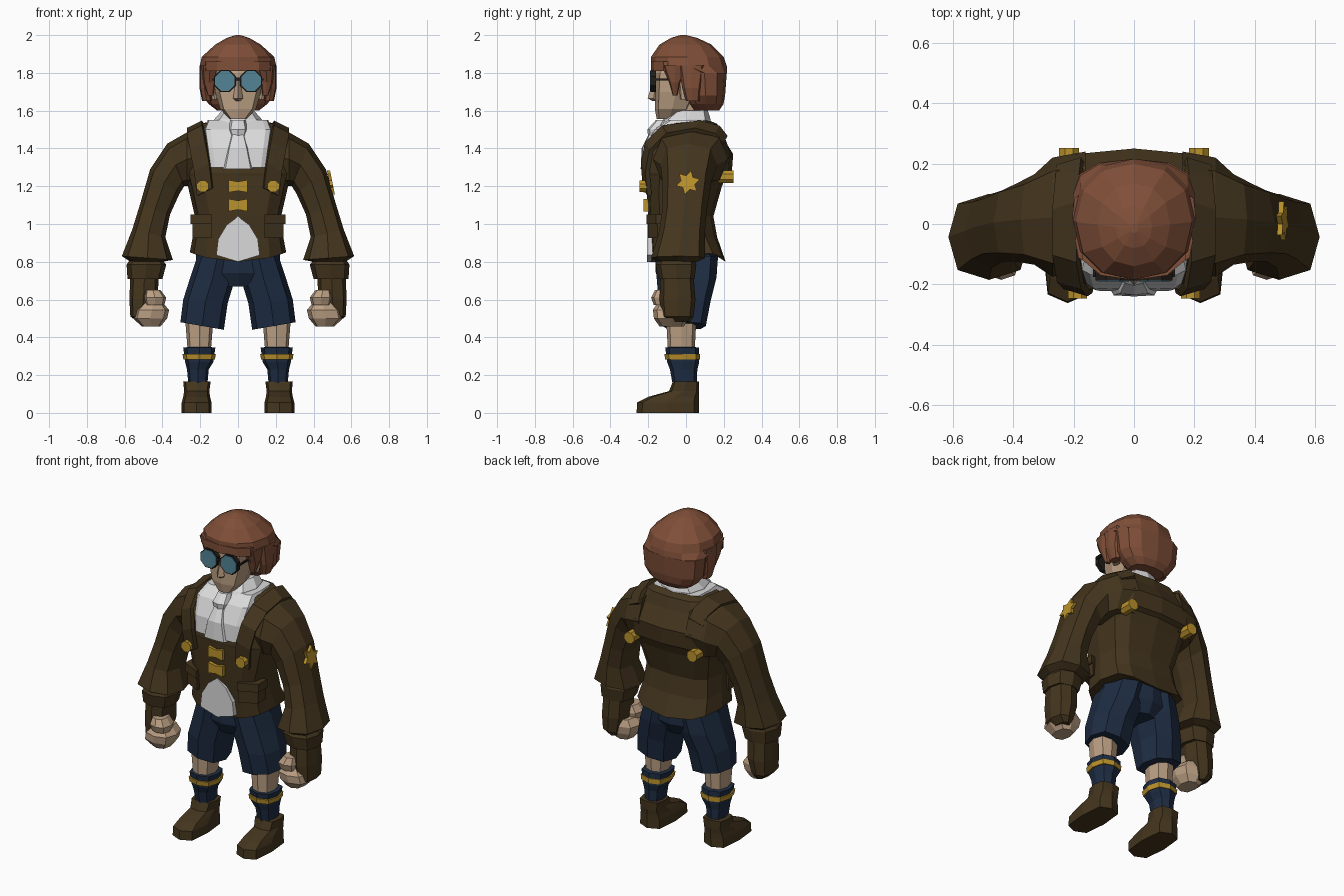
import bpy, bmesh, math


def material(name, rgb):
    m = bpy.data.materials.new(name)
    m.diffuse_color = (*rgb, 1)
    return m


BROWN = material("brown_cloth", (0.058, 0.036, 0.013))
NAVY = material("navy_cloth", (0.013, 0.026, 0.056))
SKIN = material("skin", (0.50, 0.35, 0.23))
HAIR = material("auburn_hair", (0.215, 0.078, 0.04))
WHITE = material("white_linen", (0.70, 0.70, 0.70))
GOLD = material("gold", (0.50, 0.29, 0.025))
LENS = material("blue_glass", (0.085, 0.23, 0.30))
DARK = material("dark_frame", (0.015, 0.012, 0.01))


def finish(name, bm, mat, mirror):
    bmesh.ops.recalc_face_normals(bm, faces=bm.faces)
    me = bpy.data.meshes.new(name)
    bm.to_mesh(me)
    bm.free()
    ob = bpy.data.objects.new(name, me)
    bpy.context.collection.objects.link(ob)
    me.materials.append(mat)
    if mirror:
        ob.modifiers.new("mirror", 'MIRROR').use_mirror_merge = False
    return ob


def h(x0, x1, y0, y1, z):
    """Horizontal ring."""
    return (x0, z, x1, z, y0, y1)


def c(w, z, y0, y1):
    """Horizontal ring centred on x = 0."""
    return (-w, z, w, z, y0, y1)


def loft(name, rings, mat, mirror=False, n=8, p=0.75):
    """Skin rings (x0, z0, x1, z1, y0, y1); a lower p gives a boxier section."""
    bm = bmesh.new()
    loops = []
    for x0, z0, x1, z1, y0, y1 in rings:
        loop = []
        for i in range(n):
            a = 2 * math.pi * i / n
            u, v = (math.copysign(abs(t) ** p if abs(t) > 1e-6 else 0, t)
                    for t in (math.cos(a), math.sin(a)))
            f = (u + 1) / 2
            loop.append(bm.verts.new((x0 + (x1 - x0) * f, (y0 + y1) / 2 + v * (y1 - y0) / 2,
                                      z0 + (z1 - z0) * f)))
        loops.append(loop)
    for a, b in zip(loops, loops[1:]):
        for i in range(n):
            j = (i + 1) % n
            bm.faces.new((a[i], a[j], b[j], b[i]))
    bm.faces.new(loops[0])
    bm.faces.new(loops[-1])
    return finish(name, bm, mat, mirror)


def prism(name, pts, axis, lo, hi, mat, mirror=False):
    """Extrude a 2D outline along an axis."""
    put = {'x': lambda a, b, d: (d, a, b), 'y': lambda a, b, d: (a, d, b),
           'z': lambda a, b, d: (a, b, d)}[axis]
    bm = bmesh.new()
    A, B = ([bm.verts.new(put(a, b, d)) for a, b in pts] for d in (lo, hi))
    for i in range(len(pts)):
        j = (i + 1) % len(pts)
        bm.faces.new((A[i], A[j], B[j], B[i]))
    bm.faces.new(A)
    bm.faces.new(B)
    return finish(name, bm, mat, mirror)


def poly(cx, cy, r, n, r2=None):
    """Regular outline, or a star if r2 is given."""
    return [(cx + (r2 if r2 and i % 2 else r) * math.cos(2 * math.pi * (i + 0.5) / n),
             cy + (r2 if r2 and i % 2 else r) * math.sin(2 * math.pi * (i + 0.5) / n))
            for i in range(n)]


def rect(a0, a1, b0, b1):
    return [(a0, b0), (a1, b0), (a1, b1), (a0, b1)]


# Coat body with a stepped yoke across the back; the hem rises at the sides
coat = loft("coat_body", [c(.255, .80, -.185, .21), c(.24, .93, -.19, .165), c(.228, 1.04, -.2, .145),
                          c(.265, 1.2, -.21, .19), c(.28, 1.255, -.212, .215), c(.29, 1.27, -.214, .242),
                          c(.295, 1.37, -.2, .25), c(.26, 1.465, -.16, .19), c(.2, 1.53, -.1, .165),
                          c(.14, 1.545, -.06, .13)], BROWN, n=12, p=.6)
for v in coat.data.vertices:
    if v.co.z < .81:
        v.co.z += .05 * (v.co.x / .255) ** 2

# Sleeves flaring to a bell
loft("sleeve", [(.16, 1.2, .16, 1.525, -.15, .24), (.27, 1.2, .27, 1.485, -.175, .22),
                (.285, 1.2, .375, 1.425, -.135, .165), (.31, 1.16, .465, 1.29, -.125, .135),
                (.36, 1.05, .52, 1.1, -.125, .11), (.385, .93, .56, .97, -.145, .1),
                (.345, .81, .615, .83, -.185, .1), (.40, .80, .57, .80, -.15, .06)], BROWN, True)

# Lapel straps running up over the shoulders
bm = bmesh.new()
path = [(.175, -.205, 1.17), (.19, -.216, 1.3), (.21, -.195, 1.41), (.225, -.11, 1.493),
        (.225, .06, 1.518), (.215, .16, 1.492), (.21, .2, 1.44)]
pairs = [[bm.verts.new((x + d, y - .3 * d * (1 if y > 0 else -1), z - .5 * d)) for d in (-.04, .04)]
         for x, y, z in path]
for a, b in zip(pairs, pairs[1:]):
    bm.faces.new((a[0], a[1], b[1], b[0]))
strap = finish("lapel_strap", bm, BROWN, True)
solid = strap.modifiers.new("thickness", 'SOLIDIFY')
solid.thickness, solid.offset = .024, 0

# Pockets with flaps
for nm, z0, z1, g in (("pocket", .925, 1.01, 0), ("pocket_flap", 1.0, 1.05, .01)):
    prism(nm, [(.14, -.2 - g), (.242 + g, -.15 - g), (.242 + g, -.07), (.14, -.1)],
          'z', z0, z1, BROWN, True)

# Gold fittings: clasps, strap studs and a star badge on one sleeve
for z in (1.2, 1.1):
    prism("clasp", [(-.05, z - .033), (0, z - .024), (.05, z - .033), (.05, z + .033),
                    (0, z + .024), (-.05, z + .033)], 'y', -.224, -.19, GOLD)
prism("front_stud", poly(.187, 1.2, .034, 8), 'y', -.246, -.2, GOLD, True)
prism("back_stud", poly(.215, 1.25, .036, 8), 'y', .17, .252, GOLD, True)
star = prism("star_badge", poly(.01, 1.22, .066, 12, .038), 'x', .483, .5, GOLD)
for v in star.data.vertices:
    v.co.x -= (v.co.z - 1.22) * .2

# Shirt: bib, tail, collar, knot and hanging tie
loft("shirt_bib", [c(.15, 1.3, -.224, -.08), c(.165, 1.4, -.217, 0), c(.18, 1.5, -.17, .02),
                   c(.16, 1.55, -.1, .12)], WHITE, n=12, p=.3)
prism("shirt_tail", [(0, 1.04), (-.06, .995), (-.105, .92), (-.115, .835), (0, .8),
                     (.115, .835), (.105, .92), (.06, .995)], 'y', -.206, -.14, WHITE)
loft("collar", [c(.14, 1.51, -.15, .13), c(.125, 1.555, -.12, .13), c(.085, 1.6, -.06, .115)], WHITE)
loft("tie_knot", [c(.04, 1.46, -.2, -.1), c(.05, 1.5, -.205, -.1), c(.04, 1.55, -.16, -.08)], WHITE)
loft("tie", [c(.08, 1.29, -.24, -.19), c(.055, 1.4, -.235, -.17), c(.03, 1.49, -.19, -.12)], WHITE, p=.5)

# Head
loft("neck", [c(.065, 1.5, -.06, .07), c(.065, 1.68, -.06, .07)], SKIN)
loft("face", [c(.045, 1.555, -.155, -.03), c(.095, 1.61, -.165, .02), c(.122, 1.7, -.165, .06),
              c(.13, 1.8, -.165, .1), c(.11, 1.87, -.12, .1)], SKIN, p=.65)
loft("nose", [c(.012, 1.65, -.175, -.14), c(.026, 1.665, -.203, -.14), c(.01, 1.77, -.172, -.14)], SKIN, n=4)
loft("ear", [h(.11, .14, -.03, .02, 1.66), h(.11, .15, -.04, .03, 1.75)], SKIN, True)

# Hair: cap, back, sideburns and fringe
loft("hair_cap", [c(.202, 1.8, -.02, .216), c(.203, 1.835, -.185, .216), c(.192, 1.885, -.185, .2),
                  c(.12, 1.95, -.14, .135), c(.06, 1.985, -.08, .06), c(.012, 2.0, -.03, .0)],
     HAIR, n=12, p=.9)
loft("hair_back", [c(.11, 1.6, .04, .175), c(.155, 1.635, .015, .198), c(.19, 1.68, 0, .207),
                   c(.202, 1.8, -.02, .216)], HAIR, n=12, p=.8)
loft("sideburn", [h(.13, .16, -.07, -.045, 1.68), h(.12, .185, -.09, -.03, 1.75),
                  h(.1, .195, -.13, .02, 1.84)], HAIR, True)
loft("side_lock", [h(.14, .19, .0, .07, 1.65), h(.15, .204, -.02, .08, 1.72),
                   h(.15, .204, -.04, .1, 1.84)], HAIR, True)
prism("fringe", [(0, -.186), (.11, -.17), (.17, -.12), (.18, -.04), (.1, -.04), (0, -.1)],
      'z', 1.81, 1.86, HAIR, True)

# Glasses
prism("lens_frame", poly(.069, 1.757, .063, 8), 'y', -.187, -.16, DARK, True)
prism("lens", poly(.069, 1.757, .056, 8), 'y', -.191, -.185, LENS, True)
prism("glasses_bridge", rect(-.015, .015, 1.76, 1.775), 'y', -.187, -.175, DARK)
prism("glasses_arm", rect(-.175, -.07, 1.76, 1.77), 'x', .125, .135, DARK, True)

# Gloves and bare fists
loft("glove_cuff", [h(.41, .565, -.14, .04, .82), h(.38, .59, -.16, .055, .785),
                    h(.40, .585, -.145, .045, .71)], BROWN, True)
loft("glove", [h(.42, .57, -.135, .04, .73), h(.425, .575, -.14, .05, .6),
               h(.45, .57, -.13, .04, .51), h(.47, .53, -.11, .02, .48)], BROWN, True)
loft("fingers", [h(.41, .51, -.14, -.01, .458), h(.375, .555, -.17, .01, .5),
                 h(.365, .545, -.175, .015, .545), h(.4, .5, -.15, 0, .585)], SKIN, True)
loft("thumb", [h(.39, .49, -.17, -.06, .57), h(.38, .5, -.185, -.05, .61),
               h(.41, .49, -.165, -.06, .65)], SKIN, True)

# Shorts
loft("shorts_hips", [c(.1, .67, -.13, .13), c(.225, .74, -.16, .165), c(.22, .88, -.165, .165)], NAVY)
loft("shorts_leg", [(.075, .44, .305, .48, -.125, .105), (.055, .58, .29, .6, -.145, .13),
                    h(.015, .255, -.155, .16, .71), h(.0, .215, -.165, .17, .83)], NAVY, True)

# Lower legs with banded socks
loft("knee", [h(.145, .265, -.095, .045, .31), h(.13, .28, -.105, .055, .5)], SKIN, True)
loft("sock", [h(.165, .26, -.065, .055, .12), h(.155, .27, -.085, .06, .23),
              h(.13, .28, -.1, .07, .27), h(.12, .29, -.11, .07, .345),
              h(.14, .27, -.095, .05, .348)], NAVY, True)
loft("sock_stripe", [h(.122, .289, -.11, .075, .283), h(.117, .294, -.115, .075, .313)], GOLD, True)

# Boots
loft("boot", [h(.14, .3, -.262, .07, 0), h(.14, .298, -.258, .07, .055), h(.148, .29, -.2, .07, .085),
              h(.152, .285, -.09, .07, .115), h(.145, .29, -.07, .07, .165),
              h(.17, .265, -.05, .05, .167)], BROWN, True, p=.55)
